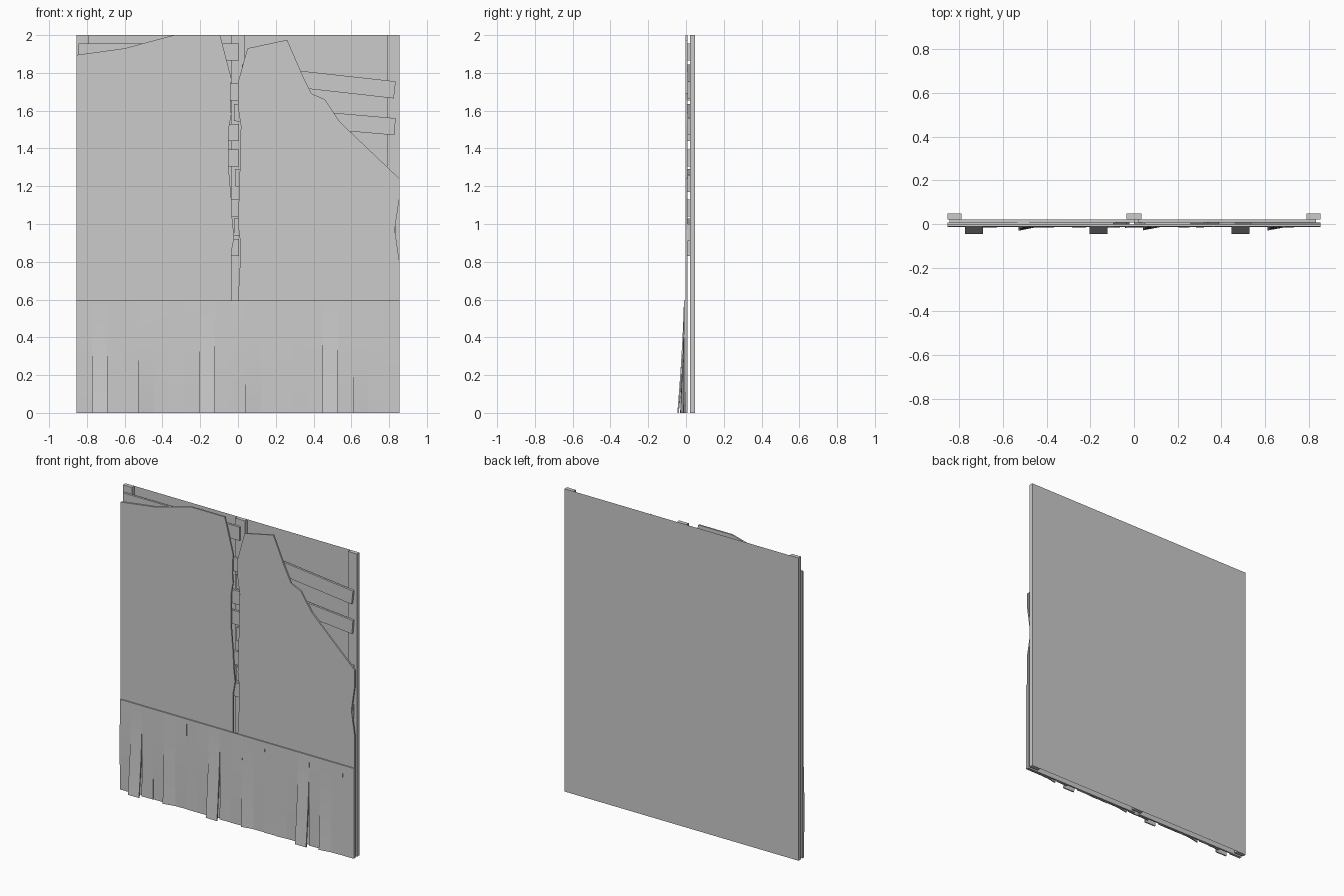
import bpy
import math
import random

if "Cube" in bpy.data.objects:
    bpy.data.objects.remove(bpy.data.objects["Cube"])

random.seed(4)
W = 0.855


def make_object(name, verts, faces):
    mesh = bpy.data.meshes.new(name)
    mesh.from_pydata(verts, [], faces)
    mesh.update()
    ob = bpy.data.objects.new(name, mesh)
    bpy.context.collection.objects.link(ob)
    return ob


def slab(name, outline, y0, y1):
    """Extrude an x/z outline (counter-clockwise from the front) from y0 to y1."""
    n = len(outline)
    verts = [(x, y0, z) for x, z in outline] + [(x, y1, z) for x, z in outline]
    faces = [tuple(range(n)), tuple(range(2 * n - 1, n - 1, -1))]
    faces += [(i, i + n, (i + 1) % n + n, (i + 1) % n) for i in range(n)]
    return make_object(name, verts, faces)


def board(name, x0, x1, z0, z1, drop, y0, y1):
    """Flat strip whose right end sits lower by drop, with its end cut square."""
    lean = 0.09 * drop / (x1 - x0)
    return slab(name, [(x0, z0), (x1 - lean, z0 - drop), (x1, z1 - drop), (x0, z1)], y0, y1)


# back sheet
make_object("back_sheet", [(-W, 0.047, 0), (W, 0.047, 0), (W, 0.047, 2), (-W, 0.047, 2)],
            [(3, 2, 1, 0)])

# upright studs
for x0, x1 in ((-W, -0.79), (-0.035, 0.035), (0.79, W)):
    board("stud", x0, x1, 0, 2, 0, 0.021, 0.047)

# laths: level on the left, sagging on the right
for top in (1.955, 1.745, 1.53, 1.395, 1.13, 0.92):
    board("left_lath", -0.845, 0.005, top - 0.09, top, 0, 0.007, 0.021)
for x0, top, drop in ((0.02, 1.845, 0.09), (-0.02, 1.635, 0.075),
                      (-0.015, 1.29, 0.03), (-0.02, 1.03, 0.03)):
    board("right_lath", x0, 0.835, top - 0.09, top, drop, 0.007, 0.021)

# broken plaster sheets
left = [(-W, 0), (-0.035, 0), (-0.035, 0.85), (-0.02, 0.93), (-0.03, 1.02), (-0.035, 1.13),
        (-0.05, 1.3), (-0.05, 1.5), (-0.035, 1.58), (-0.04, 1.64), (-0.035, 1.77),
        (-0.095, 2), (-0.34, 2), (-0.6, 1.93), (-W, 1.895)]
right = [(0, 0), (W, 0), (W, 0.8), (0.83, 0.97), (W, 1.14), (W, 1.24), (0.54, 1.54),
         (0.46, 1.66), (0.39, 1.69), (0.345, 1.78), (0.26, 1.975), (0.05, 1.93), (0, 1.75),
         (0, 1.62), (0.015, 1.52), (0.01, 1.3), (0.005, 1.15), (0, 1.0), (0.01, 0.92),
         (0.01, 0.78), (0, 0.6)]
slab("left_plaster", left, -0.003, 0.007)
slab("right_plaster", right, -0.003, 0.007)

# wainscot planks: some warp outward at the foot, some twist
WARP = {1: (0.035, 0.035), 8: (0.035, 0.035), 16: (0.035, 0.035),
        4: (0.02, 0.003), 11: (0.018, 0.003), 18: (0.019, 0.004)}
COUNT, ROWS, THICK = 21, 8, 0.008
pw = 2 * W / COUNT
for i in range(COUNT):
    small = random.choice((0, 0, 0.003, 0.006))
    l, r = WARP.get(i, (small, small * random.random()))
    bulge = random.uniform(0, 0.004)
    verts, faces = [], []
    for k in range(ROWS + 1):
        z = 0.595 * k / ROWS
        t = 1 - k / ROWS
        b = bulge * math.sin(math.pi * t)
        yl, yr = -0.011 - l * t ** 1.7 - b, -0.011 - r * t ** 1.7 - b
        x0, x1 = -W + i * pw, -W + (i + 1) * pw
        verts += [(x0, yl, z), (x1, yr, z), (x1, yr + THICK, z), (x0, yl + THICK, z)]
        if k:
            a = 4 * (k - 1)
            faces += [(a + j, a + (j + 1) % 4, a + 4 + (j + 1) % 4, a + 4 + j) for j in range(4)]
    a = 4 * ROWS
    faces += [(3, 2, 1, 0), (a, a + 1, a + 2, a + 3)]
    plank = make_object("wainscot_plank", verts, faces)
    plank.data.polygons.foreach_set("use_smooth", [len(f) == 4 for f in faces])
    bpy.ops.object.select_all(action='DESELECT')
    plank.select_set(True)
    bpy.context.view_layer.objects.active = plank
    bpy.ops.object.shade_smooth_by_angle(angle=math.radians(30))
